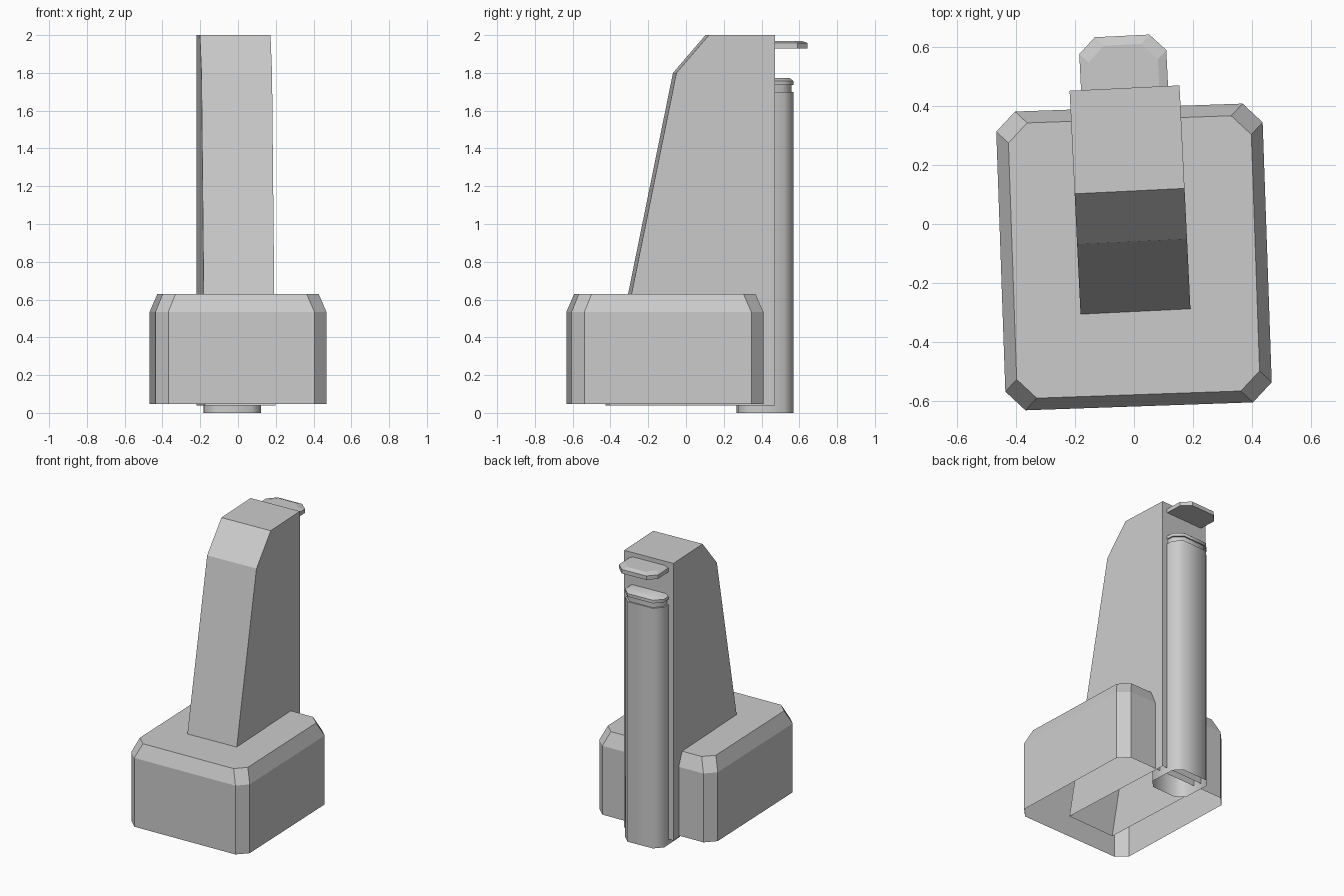
import bpy, bmesh
from math import radians

if "Cube" in bpy.data.objects:
    bpy.data.objects.remove(bpy.data.objects["Cube"])


def finish(name, bm, loc, angle, smooth=None):
    bmesh.ops.recalc_face_normals(bm, faces=bm.faces)
    me = bpy.data.meshes.new(name)
    bm.to_mesh(me)
    bm.free()
    ob = bpy.data.objects.new(name, me)
    bpy.context.collection.objects.link(ob)
    ob.location = loc
    ob.rotation_euler.z = radians(angle)
    if smooth:
        bpy.context.view_layer.objects.active = ob
        ob.select_set(True)
        bpy.ops.object.shade_smooth_by_angle(angle=radians(smooth))
        ob.select_set(False)
    return ob


def octagon(hx, y0, y1, c, inset):
    """Rectangle with cut corners, shrunk by inset."""
    x, a, b = hx - inset, y0 + inset, y1 - inset
    return [(-x + c, a), (x - c, a), (x, a + c), (x, b - c),
            (x - c, b), (-x + c, b), (-x, b - c), (-x, a + c)]


def stack(name, hx, y0, y1, c, levels, loc, angle, bottom=False, smooth=None):
    """Loft octagon rings given as (z, inset), closed on top."""
    bm = bmesh.new()
    rings = [[bm.verts.new((x, y, z)) for x, y in octagon(hx, y0, y1, c, i)]
             for z, i in levels]
    for r, s in zip(rings, rings[1:]):
        for k in range(8):
            n = (k + 1) % 8
            bm.faces.new((r[k], r[n], s[n], s[k]))
    bm.faces.new(rings[-1])
    if bottom:
        bm.faces.new(rings[0])
    return finish(name, bm, loc, angle, smooth)


# base housing: chamfered shell, open underneath
stack("base_housing", 0.453, -0.508, 0.508, 0.066,
      [(0.048, 0), (0.535, 0), (0.63, 0.04)], (0, -0.112, 0), 2.0)

PIVOT, TILT = (-0.0095, 0, 0), 2.8

# tapered column: side profile extruded across x, open underneath
profile = [(-0.418, 0.038), (-0.06, 1.80), (0.112, 2.0), (0.4625, 2.0), (0.4625, 0.038)]
bm = bmesh.new()
left = [bm.verts.new((-0.187, y, z)) for y, z in profile]
right = [bm.verts.new((0.187, y, z)) for y, z in profile]
bm.faces.new(left)
bm.faces.new(right)
for k in range(len(profile) - 1):
    bm.faces.new((left[k], left[k + 1], right[k + 1], right[k]))
finish("tapered_column", bm, PIVOT, TILT)

# rear tube with a groove and a cap near the top
stack("rear_tube", 0.148, 0.272, 0.565, 0.052,
      [(0, 0), (1.70, 0), (1.70, 0.009), (1.735, 0.009),
       (1.735, 0), (1.757, 0), (1.773, 0.02)], PIVOT, TILT, smooth=50)

# thin lip above the tube
stack("top_lip", 0.148, 0.345, 0.64, 0.055,
      [(1.93, 0), (1.958, 0), (1.97, 0.03)], PIVOT, TILT, bottom=True)
